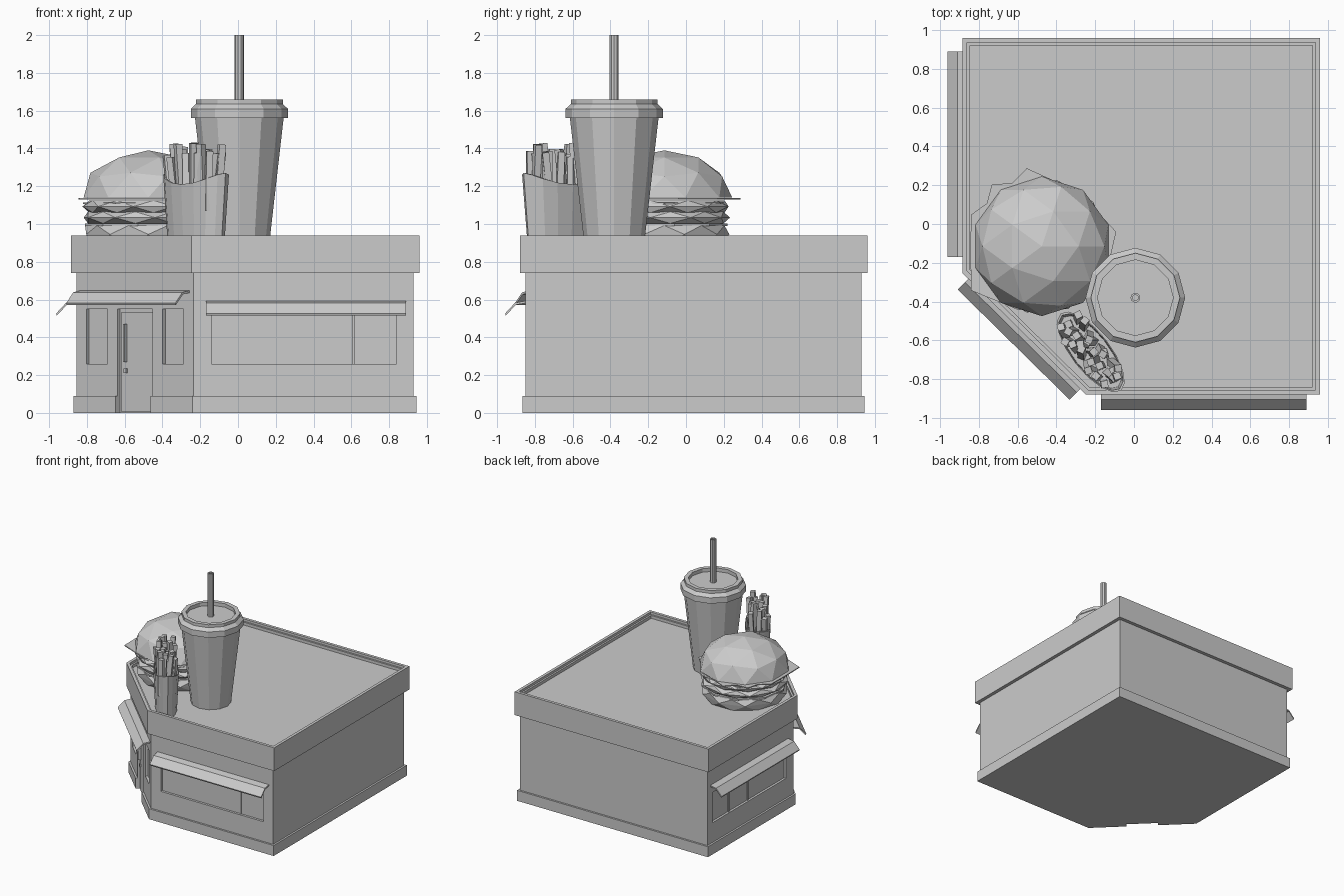
import bpy, bmesh, random
from math import sin, cos, pi, radians
from mathutils import Vector, Matrix

random.seed(4)
cube = bpy.data.objects.get("Cube")
if cube:
    bpy.data.objects.remove(cube, do_unlink=True)


# Helpers
def add(name, bm):
    bmesh.ops.recalc_face_normals(bm, faces=bm.faces)
    mesh = bpy.data.meshes.new(name)
    bm.to_mesh(mesh)
    bm.free()
    ob = bpy.data.objects.new(name, mesh)
    bpy.context.collection.objects.link(ob)
    return ob


def loft(name, rings):
    """Bridge equal rings of points and cap both ends."""
    bm = bmesh.new()
    loops = [[bm.verts.new(p) for p in ring] for ring in rings]
    n = len(loops[0])
    for a, b in zip(loops, loops[1:]):
        for i in range(n):
            j = (i + 1) % n
            bm.faces.new((a[i], a[j], b[j], b[i]))
    bm.faces.new(loops[0])
    bm.faces.new(loops[-1])
    return add(name, bm)


def circle(c, r, z, n=12, turn=0.0):
    return [Vector((c[0] + r * cos(turn + 2 * pi * i / n),
                    c[1] + r * sin(turn + 2 * pi * i / n), z)) for i in range(n)]


def hull(name, rings):
    bm = bmesh.new()
    verts = [bm.verts.new(p) for ring in rings for p in ring]
    bmesh.ops.convex_hull(bm, input=verts)
    return add(name, bm)


FOOTPRINT = [Vector(p) for p in
             ((-.235, -.85), (.93, -.85), (.93, .93), (-.855, .93), (-.855, -.24))]


def outline(offset, z):
    """Building footprint grown outwards with mitred corners."""
    pts = []
    for i, p in enumerate(FOOTPRINT):
        d1 = (p - FOOTPRINT[i - 1]).normalized()
        d2 = (FOOTPRINT[(i + 1) % len(FOOTPRINT)] - p).normalized()
        n1, n2 = Vector((d1.y, -d1.x)), Vector((d2.y, -d2.x))
        q = p + (n1 + n2) * offset / (1 + n1.dot(n2))
        pts.append(Vector((q.x, q.y, z)))
    return pts


def frame(origin, along, out):
    """Wall space: x along the wall, y outwards, z up."""
    u, n = Vector((*along, 0)).normalized(), Vector((*out, 0)).normalized()
    m = Matrix((u, n, Vector((0, 0, 1)))).transposed().to_4x4()
    m.translation = Vector((*origin, 0))
    return m


FRONT = frame((0, -.85), (1, 0), (0, -1))
SIDE = frame((-.855, 0), (0, 1), (-1, 0))
CORNER = frame((-.545, -.545), (.62, -.61), (-.61, -.62))


def box_into(bm, wall, u, d, z):
    """Box given by its (low, high) ranges in wall space."""
    size = Matrix.Diagonal((u[1] - u[0], d[1] - d[0], z[1] - z[0], 1))
    mid = Matrix.Translation(((u[0] + u[1]) / 2, (d[0] + d[1]) / 2, (z[0] + z[1]) / 2))
    bmesh.ops.create_cube(bm, size=1, matrix=wall @ mid @ size)


def box(name, wall, u, d, z):
    bm = bmesh.new()
    box_into(bm, wall, u, d, z)
    return add(name, bm)


def carve(ob, cuts):
    bm = bmesh.new()
    for cut in cuts:
        box_into(bm, *cut)
    cutter = add("opening_cutter", bm)
    cutter.hide_render = True
    mod = ob.modifiers.new("openings", 'BOOLEAN')
    mod.operation, mod.solver, mod.object = 'DIFFERENCE', 'EXACT', cutter
    bpy.context.view_layer.objects.active = ob
    bpy.ops.object.modifier_apply(modifier=mod.name)
    bpy.data.objects.remove(cutter, do_unlink=True)


# Building shell with recessed windows and door
DEPTH = (-.02, .1)
door_cut = (CORNER, (-.13, .13), DEPTH, (-.1, .55))
walls = loft("walls", [outline(0, 0), outline(0, .75)])
carve(walls, [
    (FRONT, (-.14, .84), DEPTH, (.26, .52)),
    (SIDE, (-.14, .86), DEPTH, (.26, .52)),
    (CORNER, (-.36, -.205), DEPTH, (.26, .55)),
    (CORNER, (.205, .36), DEPTH, (.26, .55)),
    door_cut])
plinth = loft("plinth", [outline(-.018, 0), outline(.016, 0), outline(.016, .09), outline(-.018, .09)])
carve(plinth, [door_cut])
loft("parapet_and_roof", [outline(o, z) for o, z in
     ((-.02, .74), (.03, .74), (.03, .94), (.005, .94), (.005, .92), (-.01, .92), (-.01, .895))])

# Window bars, door leaf and door hardware
for name, wall, u in (("front_window_bar", FRONT, .61), ("side_window_bar", SIDE, .62),
                      ("side_window_bar", SIDE, .36)):
    box(name, wall, (u - .006, u + .006), (-.03, -.012), (.26, .52))
box("door_leaf", CORNER, (-.115, .115), (-.03, -.014), (.005, .535))
box("door_handle", CORNER, (-.085, -.073), (-.016, .006), (.27, .47))
box("door_lock", CORNER, (-.09, -.07), (-.016, -.004), (.21, .235))


# Bent sheet awnings
def awning(name, wall, low, high, lift=0.0):
    top = [(-.005, .594), (.055, .583), (.108, .526)]
    profile = top + [(d - .004, z - .011) for d, z in reversed(top)]
    loft(name, [[wall @ Vector((u, d, z + lift)) for d, z in profile] for u in (low, high)])


awning("front_awning", FRONT, -.17, .89)
awning("side_awning", SIDE, -.17, .89)
awning("door_awning", CORNER, -.405, .405, .055)

# Burger
B = (-.475, -.115)
STEP = pi / 10
hull("bottom_bun", [circle(B, .315, .89, 10), circle(B, .345, .945, 10, STEP),
                    circle(B, .335, .992, 10)])


def patty(name, low, high, r, turn):
    mid = (low + high) / 2
    hull(name, [circle(B, r - .03, low, 10, turn), circle(B, r, mid, 10, turn + STEP),
                circle(B, r - .03, high, 10, turn)])


patty("lower_patty", 1.003, 1.065, .35, .1)
patty("upper_patty", 1.06, 1.125, .35, .4)


def sheet(name, points, z, thick):
    rim = [Vector((B[0] + r * cos(radians(a)), B[1] + r * sin(radians(a)), z)) for a, r in points]
    loft(name, [rim, [p + Vector((0, 0, thick)) for p in rim]])


sheet("lower_cheese", [(i * 36 + 9, .34) for i in range(10)], .99, .013)
sheet("middle_cheese", [(i * 30, .345 - .02 * (i % 2)) for i in range(12)], 1.105, .008)
sheet("lettuce", [(11, .39), (55, .34), (101, .41), (115, .36), (129, .41), (142, .36),
                  (156, .4), (185, .37), (212, .43), (250, .35), (300, .34), (340, .36)], 1.13, .008)
bm = bmesh.new()
bmesh.ops.create_icosphere(bm, subdivisions=2, radius=1)
for v in bm.verts:
    v.co = Vector((B[0] + .36 * v.co.x, B[1] + .36 * v.co.y, 1.14 + .25 * max(v.co.z, 0)))
add("top_bun", bm)

# Drink cup, lid and straw
C = (.007, -.38)


def turned(name, profile, n=12):
    return loft(name, [circle(C, r, z, n) for r, z in profile])


turned("cup", [(.158, .89), (.235, 1.565)])
turned("cup_lid", [(.22, 1.56), (.257, 1.56), (.257, 1.61), (.23, 1.635),
                   (.23, 1.66), (.195, 1.66), (.195, 1.63)])
turned("straw", [(.025, 1.61), (.025, 2), (.015, 2), (.015, 1.9)], 10)

# Fries carton: oval, dipping in the middle of each long side
F = Matrix.Translation((-.222, -.66, 0)) @ Matrix.Rotation(radians(-52), 4, 'Z')


def oval(scale, z, dip=0.0):
    return [F @ Vector((.253 * scale * cos(t), .1 * scale * sin(t), z - dip * sin(t) ** 2))
            for t in (2 * pi * i / 16 for i in range(16))]


loft("fries_carton", [oval(.86, .89), oval(1, 1.27, .06), oval(.95, 1.27, .06), oval(.9, 1.08)])

bm = bmesh.new()
for row in (-1, 0, 1):
    for col in range(-4, 5):
        u, v = col * .05 + row * .012, row * .054
        if (u / .25) ** 2 + (v / .095) ** 2 > 1:
            continue
        height = random.uniform(.27, .36) + .02 * (1 - abs(col) / 4)
        lean = (Matrix.Rotation(u * .5 + random.uniform(-.12, .12), 4, 'Y')
                @ Matrix.Rotation(random.uniform(-.1, .1), 4, 'X')
                @ Matrix.Rotation(random.uniform(-.6, .6), 4, 'Z'))
        shape = Matrix.Translation((0, 0, height / 2)) @ Matrix.Diagonal((.036, .036, height, 1))
        bmesh.ops.create_cube(bm, size=1,
                              matrix=F @ Matrix.Translation((u * .9, v * .9, 1.07)) @ lean @ shape)
add("fries", bm)
